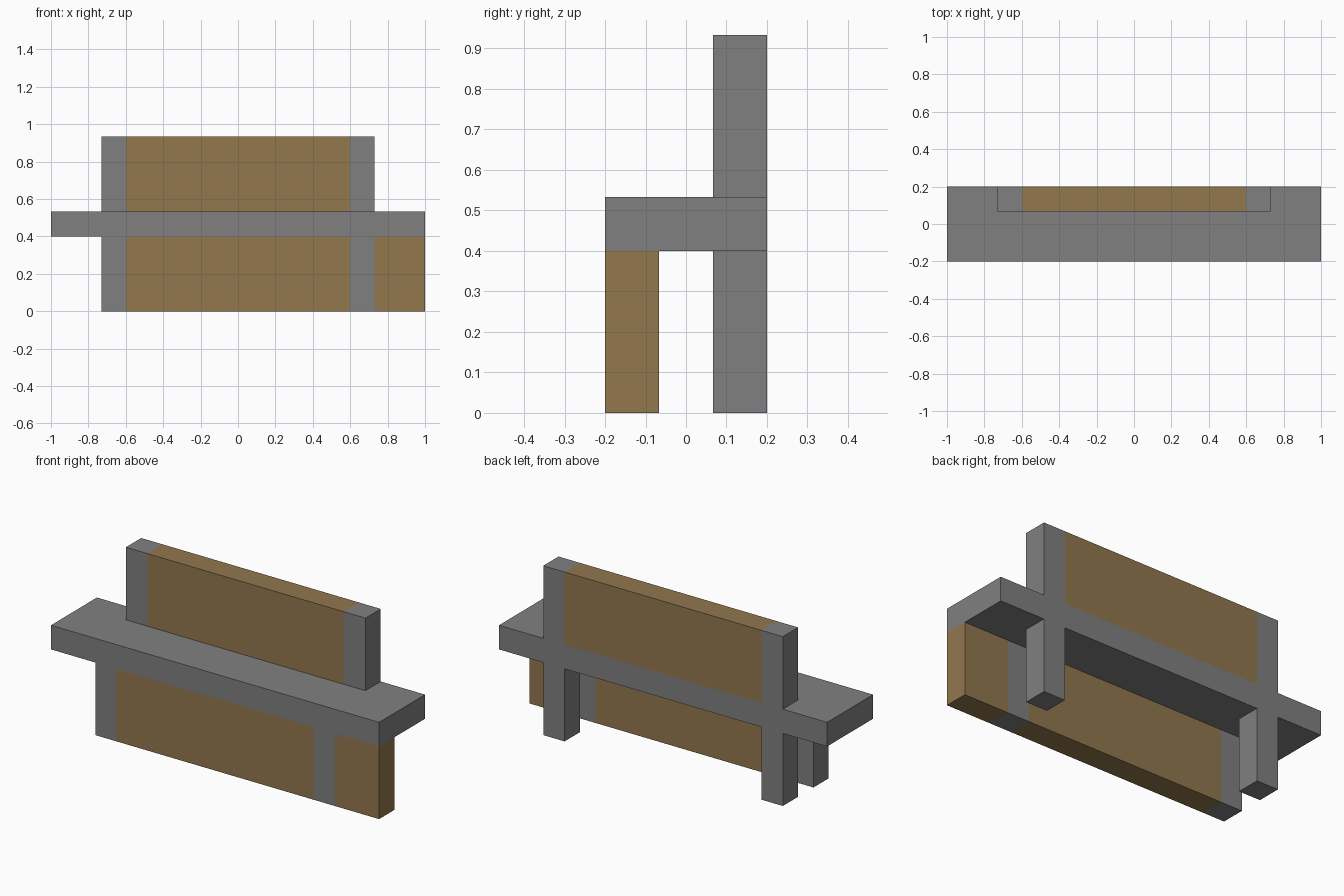
import bpy
import bmesh
from mathutils import Vector

cube = bpy.data.objects.get("Cube")
if cube:
    bpy.data.objects.remove(cube, do_unlink=True)


def make_material(name, rgb):
    mat = bpy.data.materials.new(name)
    mat.use_nodes = True
    mat.diffuse_color = (*rgb, 1)
    mat.node_tree.nodes["Principled BSDF"].inputs["Base Color"].default_value = (*rgb, 1)
    return mat


grey = make_material("grey_frame", (0.216, 0.216, 0.216))
brown = make_material("brown_wood", (0.287, 0.184, 0.076))


def box(name, mat, x, y, z):
    """Box spanning the given (low, high) ranges."""
    low, high = (Vector(v) for v in zip(x, y, z))
    bm = bmesh.new()
    bmesh.ops.create_cube(bm, size=1)
    bmesh.ops.scale(bm, vec=high - low, verts=bm.verts)
    bmesh.ops.translate(bm, vec=(low + high) / 2, verts=bm.verts)
    mesh = bpy.data.meshes.new(name)
    bm.to_mesh(mesh)
    bm.free()
    mesh.materials.append(mat)
    obj = bpy.data.objects.new(name, mesh)
    bpy.context.collection.objects.link(obj)


# Shared bench dimensions
INNER, OUTER, END = 0.6, 0.73, 1.0
FRONT, REAR = (-0.2, -0.067), (0.067, 0.2)
SEAT_LOW, SEAT_TOP, TOP = 0.4, 0.533, 0.933
LEG, BACK = (0, SEAT_LOW), (SEAT_TOP, TOP)

# Seat slab
box("seat", grey, (-END, END), (FRONT[0], REAR[1]), (SEAT_LOW, SEAT_TOP))

# Legs and backrest posts on both sides
for side, span in (("right", (-OUTER, -INNER)), ("left", (INNER, OUTER))):
    box(f"front_leg_{side}", grey, span, FRONT, LEG)
    box(f"rear_leg_{side}", grey, span, REAR, LEG)
    box(f"back_post_{side}", grey, span, REAR, BACK)

# Wooden panels, with the extra front panel on the left end only
box("backrest_panel", brown, (-INNER, INNER), REAR, BACK)
box("front_panel", brown, (-INNER, INNER), FRONT, LEG)
box("front_end_panel_left", brown, (OUTER, END), FRONT, LEG)
